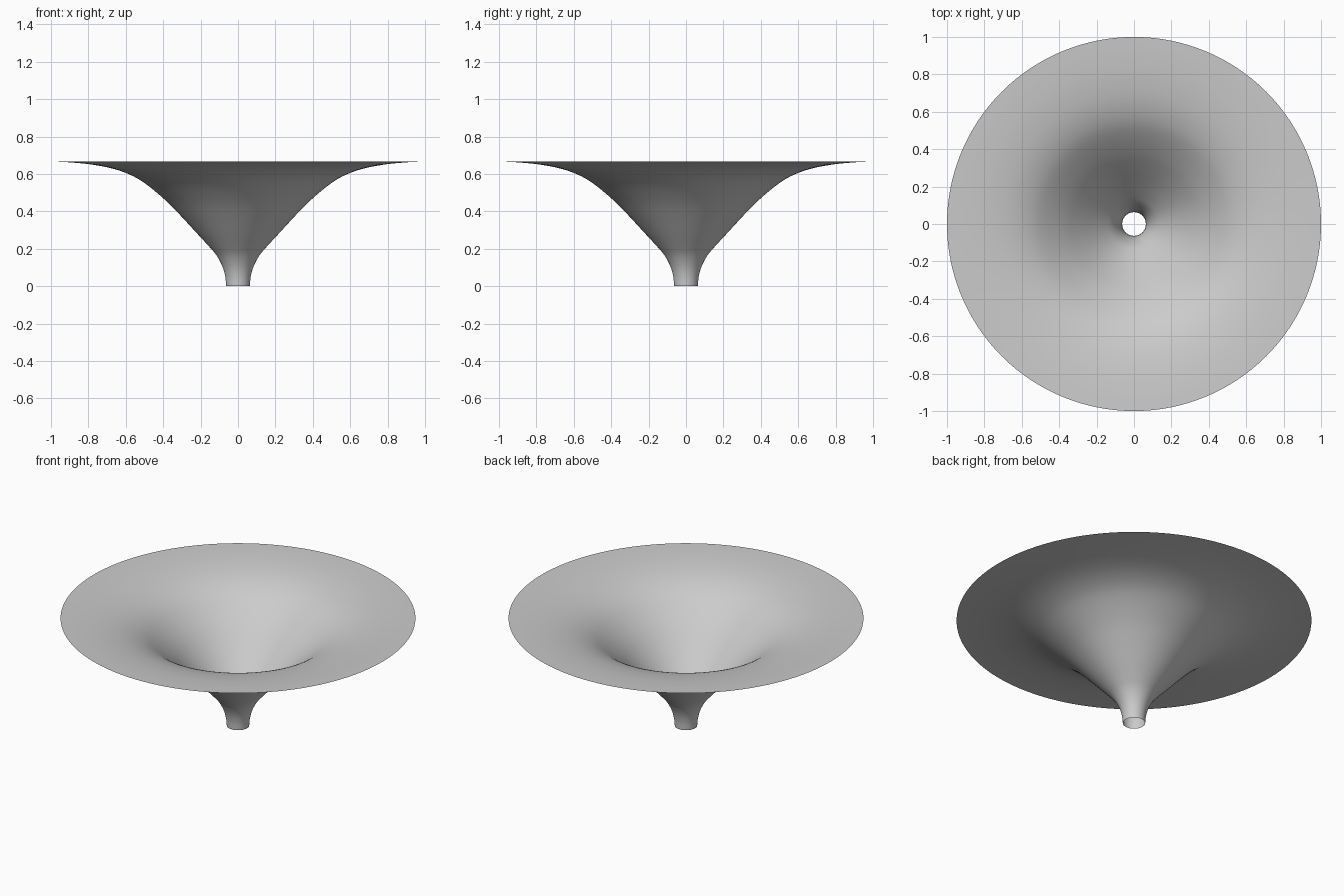
import bpy
import bmesh
import math
from mathutils import Vector

if "Cube" in bpy.data.objects:
    bpy.data.objects.remove(bpy.data.objects["Cube"], do_unlink=True)

SEGMENTS = 128
STEPS = 4

# Funnel outline as (radius, height), from the narrow neck to the flat rim
outline = [(.063, 0), (.068, .05), (.083, .105), (.115, .165), (.16, .218),
           (.22, .283), (.3, .37), (.38, .452), (.48, .537), (.56, .588),
           (.66, .626), (.78, .65), (.9, .662), (1, .667)]


def smooth_path(points, steps):
    """Catmull-Rom curve through the points, with extrapolated ends."""
    pts = [Vector(p) for p in points]
    pts = [2 * pts[0] - pts[1]] + pts + [2 * pts[-1] - pts[-2]]
    path = []
    for a, b, c, d in zip(pts, pts[1:], pts[2:], pts[3:]):
        for i in range(steps):
            t = i / steps
            path.append(b + (c - a) * t / 2
                        + (a - 2.5 * b + 2 * c - d / 2) * t ** 2
                        + (1.5 * (b - c) + (d - a) / 2) * t ** 3)
    return path + [pts[-2]]


def lathe(name, path, segments, material):
    """Open, single-walled surface of revolution around the z axis."""
    bm = bmesh.new()
    rings = []
    for radius, height in path:
        angles = [math.tau * i / segments for i in range(segments)]
        rings.append([bm.verts.new((radius * math.cos(a), radius * math.sin(a), height))
                      for a in angles])
    for low, high in zip(rings, rings[1:]):
        for i in range(segments):
            j = (i + 1) % segments
            # Wound so the normals face up into the bowl
            face = bm.faces.new((low[i], high[i], high[j], low[j]))
            face.smooth = True
    mesh = bpy.data.meshes.new(name)
    bm.to_mesh(mesh)
    bm.free()
    mesh.materials.append(material)
    obj = bpy.data.objects.new(name, mesh)
    bpy.context.collection.objects.link(obj)
    return obj


# Plain grey
grey = bpy.data.materials.new("light grey")
grey.use_nodes = True
colour = (.6, .6, .6, 1)
grey.diffuse_color = colour
grey.node_tree.nodes["Principled BSDF"].inputs["Base Color"].default_value = colour

# Flared funnel, open at the neck and the rim
lathe("funnel", smooth_path(outline, STEPS), SEGMENTS, grey)
